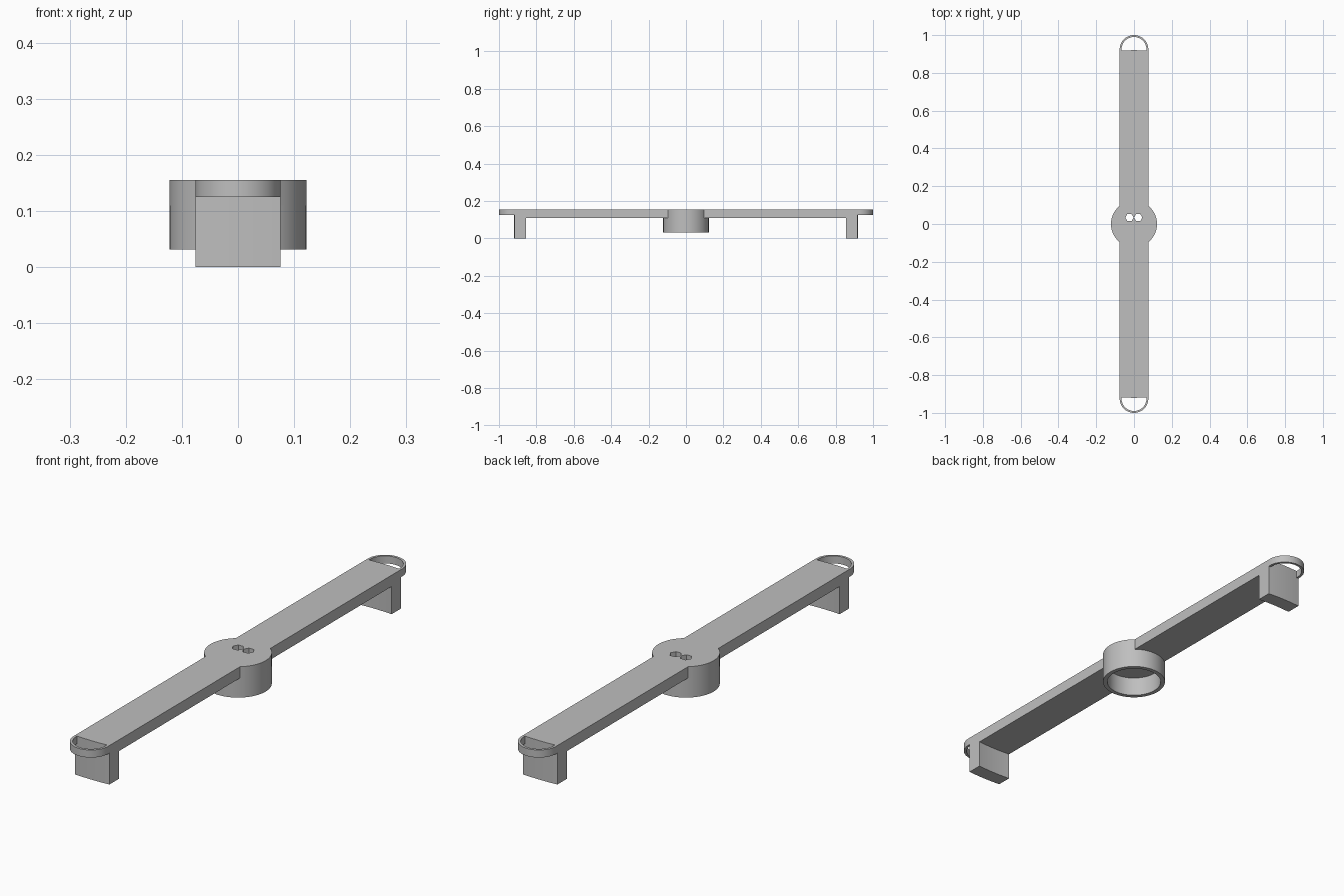
import bpy, bmesh
from math import sin, cos, asin, pi

cube = bpy.data.objects.get("Cube")
if cube:
    bpy.data.objects.remove(cube)

HALF_W, HUB_R, WALL_R = 0.076, 0.122, 0.105    # bar half width, hub radii
END_R, FOOT_R, TIP_Y = 0.92, 0.86, 0.924       # curved bar ends, foot inside, end loop centre
TOP, BAR_Z, RING_Z, HUB_Z = 0.155, 0.11, 0.125, 0.032

grey = bpy.data.materials.new("plain grey")
grey.use_nodes = True
colour = (0.52, 0.52, 0.52, 1)
grey.diffuse_color = colour
grey.node_tree.nodes["Principled BSDF"].inputs["Base Color"].default_value = colour


def arc(r, a0, a1, n, cx=0, cy=0):
    """Points on an arc from angle a0 to a1."""
    return [(cx + r * cos(a0 + (a1 - a0) * i / n),
             cy + r * sin(a0 + (a1 - a0) * i / n)) for i in range(n + 1)]


def circle(r, n, cx=0, cy=0):
    return arc(r, 0, 2 * pi, n, cx, cy)[:-1]


def prism(name, loops, z0, z1):
    """Extrude closed outlines (inner loops become holes) from z0 to z1."""
    curve = bpy.data.curves.new(name, 'CURVE')
    curve.dimensions = '2D'
    curve.fill_mode = 'BOTH'
    curve.extrude = (z1 - z0) / 2
    for loop in loops:
        spline = curve.splines.new('POLY')
        spline.points.add(len(loop) - 1)
        for p, (x, y) in zip(spline.points, loop):
            p.co = (x, y, 0, 1)
        spline.use_cyclic_u = True
    temp = bpy.data.objects.new(name + "_outline", curve)
    bpy.context.collection.objects.link(temp)
    deps = bpy.context.evaluated_depsgraph_get()
    mesh = bpy.data.meshes.new_from_object(temp.evaluated_get(deps))
    bpy.data.objects.remove(temp)

    bm = bmesh.new()
    bm.from_mesh(mesh)
    bmesh.ops.remove_doubles(bm, verts=bm.verts, dist=1e-5)
    bmesh.ops.translate(bm, verts=bm.verts, vec=(0, 0, (z0 + z1) / 2))
    bmesh.ops.recalc_face_normals(bm, faces=bm.faces)
    bm.to_mesh(mesh)
    bm.free()
    mesh.name = name
    mesh.materials.clear()
    mesh.materials.append(grey)
    obj = bpy.data.objects.new(name, mesh)
    bpy.context.collection.objects.link(obj)
    bpy.ops.object.select_all(action='DESELECT')
    obj.select_set(True)
    bpy.context.view_layer.objects.active = obj
    bpy.ops.object.shade_smooth_by_angle(angle=pi / 6)
    return obj


# Long bar with round hub and two small hexagonal holes
end = asin(HALF_W / END_R)
side = pi / 2 - asin(HALF_W / HUB_R)
outline = (arc(END_R, pi / 2 - end, pi / 2 + end, 10)
           + arc(HUB_R, pi - side, pi + side, 24)
           + arc(END_R, 1.5 * pi - end, 1.5 * pi + end, 10)
           + arc(HUB_R, -side, side, 24))
holes = [circle(0.022, 6, x, 0.034) for x in (-0.024, 0.022)]
prism("bar", [outline] + holes, BAR_Z, TOP)

# Hollow socket under the hub
prism("hub_wall", [circle(HUB_R, 64), circle(WALL_R, 64)], HUB_Z, BAR_Z)

# Thin half-round loop and curved foot at each end
foot_end = asin(HALF_W / FOOT_R)
for label, s in (("front", -1), ("back", 1)):
    inner_w = HALF_W - 0.01
    root = END_R * cos(end)
    loop = ([(HALF_W, root)] + arc(HALF_W, 0, pi, 32, 0, TIP_Y)
            + [(-HALF_W, root), (-inner_w, root)]
            + arc(inner_w, pi, 0, 32, 0, TIP_Y) + [(inner_w, root)])
    foot = (arc(END_R, pi / 2 - end, pi / 2 + end, 10)
            + arc(FOOT_R, pi / 2 + foot_end, pi / 2 - foot_end, 10))
    prism(label + "_end_loop", [[(x, s * y) for x, y in loop]], RING_Z, TOP)
    prism(label + "_foot", [[(x, s * y) for x, y in foot]], 0, BAR_Z)
